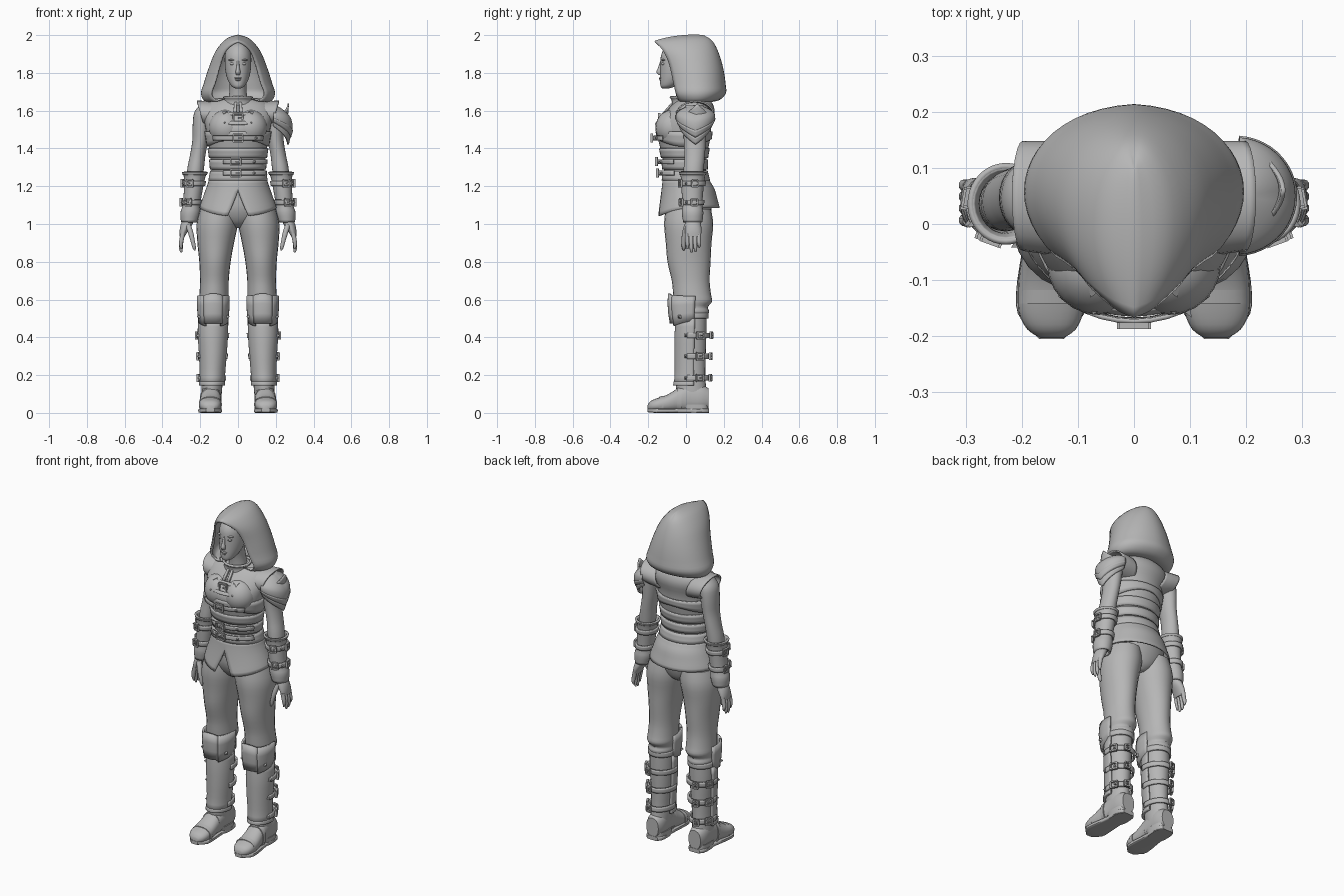
import bpy, bmesh, math
from mathutils import Vector, Matrix

MAT = bpy.data.materials.new("plain_grey")
MAT.diffuse_color = (0.47, 0.47, 0.47, 1)


def finish(name, bm, mirror=False, thick=0, merge=False, angle=40):
    bmesh.ops.remove_doubles(bm, verts=bm.verts, dist=1e-5)
    bmesh.ops.recalc_face_normals(bm, faces=bm.faces)
    me = bpy.data.meshes.new(name)
    bm.to_mesh(me)
    bm.free()
    me.materials.append(MAT)
    me.polygons.foreach_set("use_smooth", [True] * len(me.polygons))
    me.set_sharp_from_angle(angle=math.radians(angle))
    ob = bpy.data.objects.new(name, me)
    bpy.context.collection.objects.link(ob)
    if mirror:
        m = ob.modifiers.new("mirror", 'MIRROR')
        m.use_mirror_merge = merge
    if thick:
        s = ob.modifiers.new("solid", 'SOLIDIFY')
        s.thickness, s.offset = thick, 0
    return ob


def spline(rows, t):
    # smooth interpolation through rows, t in 0..1
    n = len(rows) - 1
    i = min(int(t * n), n - 1)
    f = t * n - i
    a, b, c, d = (rows[max(0, min(n, i + k))] for k in (-1, 0, 1, 2))
    return [q + .5 * f * (r - p + f * (2 * p - 5 * q + 4 * r - s + f * (3 * (q - r) + s - p)))
            for p, q, r, s in zip(a, b, c, d)]


def surface(name, f, nu, nv, wrap=False, caps=False, **kw):
    bm = bmesh.new()
    rows = [[bm.verts.new(f(i / nu, j / nv)) for i in range(nu if wrap else nu + 1)] for j in range(nv + 1)]
    for r0, r1 in zip(rows, rows[1:]):
        for i in range(nu):
            k = (i + 1) % len(r0)
            bm.faces.new((r0[i], r0[k], r1[k], r1[i]))
    if caps:
        bm.faces.new(rows[0])
        bm.faces.new(rows[-1])
    return finish(name, bm, **kw)


def ring_point(r, a, axis='Z', e=2, grow=0):
    s, c = math.sin(a), -math.cos(a)
    p = math.copysign(abs(s) ** (2 / e), s) * (r[3] + grow)
    q = math.copysign(abs(c) ** (2 / e), c) * (r[4] + grow)
    off = {'Z': (p, q, 0), 'Y': (p, 0, q), 'X': (0, p, q)}[axis]
    return Vector(r[:3]) + Vector(off)


# rings are (x, y, z, radius a, radius b)
def loft(name, rings, n=24, axis='Z', e=2, sub=3, caps=True, shape=None, **kw):
    def f(u, v):
        p = ring_point(spline(rings, v), u * math.tau, axis, e)
        return shape(p) if shape else p
    return surface(name, f, n, sub * (len(rings) - 1), wrap=True, caps=caps, **kw)


def at(rings, z):
    for a, b in zip(rings, rings[1:]):
        if a[2] >= z >= b[2]:
            t = (a[2] - z) / (a[2] - b[2])
            return [p + (q - p) * t for p, q in zip(a, b)]
    return rings[0] if z > rings[0][2] else rings[-1]


def hug(name, body, z0, z1, grow, a0=-180, a1=180, thick=.01, e=2, nv=3, edge=None, **kw):
    # band or plate that follows a body part; angle 0 is the front
    def f(u, v):
        a = math.radians(a0 + (a1 - a0) * u)
        z = z0 + (z1 - z0) * v + (edge(2 * u - 1, v) if edge else 0)
        return ring_point(at(body, z), a, e=e, grow=grow)
    return surface(name, f, max(8, int((a1 - a0) / 9)), nv, thick=thick, **kw)


def place(body, z, ang, grow):
    a = math.radians(ang)
    p = ring_point(at(body, z), a, grow=grow)
    x = Vector((math.cos(a), math.sin(a), 0))
    y = Vector((math.sin(a), -math.cos(a), 0))
    m = Matrix((x, Vector((0, 0, 1)), y)).transposed().to_4x4()
    return Matrix.Translation(p) @ m


def stud(name, body, z, ang, grow=.012, size=.018, mirror=True):
    bm = bmesh.new()
    m = place(body, z, ang, grow) @ Matrix.Rotation(math.pi / 4, 4, 'Z')
    bmesh.ops.create_cone(bm, segments=4, radius1=size, radius2=0, depth=.022, cap_ends=True, matrix=m)
    finish(name, bm, mirror=mirror, angle=20)


def buckle(name, body, z, ang, grow=.014, w=.022, h=.022, mirror=True):
    bm = bmesh.new()
    m = place(body, z, ang, grow)
    for x, y, sx, sy in ((-w, 0, .008, 2 * h), (w, 0, .008, 2 * h), (0, h, 2 * w, .008),
                         (0, -h, 2 * w, .008), (w / 2, 0, w, .007)):
        bmesh.ops.create_cube(bm, size=1, matrix=m @ Matrix.Translation((x, y, 0)) @ Matrix.Diagonal((sx, sy, .012, 1)))
    finish(name, bm, mirror=mirror)


def ball(name, c, r, mirror=False):
    bm = bmesh.new()
    bmesh.ops.create_uvsphere(bm, u_segments=24, v_segments=14, radius=1,
                              matrix=Matrix.Translation(c) @ Matrix.Diagonal((*r, 1)))
    finish(name, bm, mirror=mirror)


# --- Hood: layers of (front z, mid z, back z, front y, front x, side x, back y)
hood = [(1.965, 2.003, 1.99, -.165, 0, 0, .10), (1.95, 1.985, 1.96, -.15, .03, .07, .14),
        (1.91, 1.92, 1.9, -.115, .07, .127, .17), (1.84, 1.83, 1.82, -.085, .095, .167, .193),
        (1.75, 1.74, 1.74, -.065, .12, .197, .205), (1.69, 1.69, 1.69, -.05, .14, .209, .205),
        (1.655, 1.65, 1.655, -.035, .115, .19, .16), (1.665, 1.655, 1.665, -.05, .07, .14, .09)]


def hood_point(u, v):
    zf, zm, zb, yf, xf, xm, yb = spline(hood, v)
    w = ((1 - u) ** 3, 3 * u * (1 - u) ** 2, 3 * u * u * (1 - u), u ** 3)
    mix = lambda *p: sum(a * b for a, b in zip(w, p))
    return mix(xf, xm * 1.17, xm * .88, 0), mix(yf, yf * .6 + yb * .4, yb * .95, yb), mix(zf, zm, zm, zb)


surface("hood", hood_point, 18, 24, mirror=True, merge=True, thick=.01)

# --- Head and face
loft("head", [(0, -.02, 1.965, .02, .03), (0, -.03, 1.945, .05, .07), (0, -.04, 1.9, .068, .09),
              (0, -.045, 1.85, .07, .09), (0, -.053, 1.805, .066, .083), (0, -.068, 1.765, .055, .069),
              (0, -.095, 1.73, .035, .04), (0, -.107, 1.718, .014, .018)], n=32)
loft("nose", [(0, -.128, 1.865, .006, .008), (0, -.137, 1.83, .008, .01), (0, -.141, 1.805, .013, .016),
              (0, -.136, 1.79, .01, .01)], n=12)
ball("eye", (.028, -.117, 1.848), (.015, .014, .008), True)
ball("brow", (.03, -.119, 1.868), (.022, .012, .005), True)
ball("upper_lip", (0, -.134, 1.772), (.02, .01, .005))
ball("lower_lip", (0, -.131, 1.763), (.016, .011, .006))
ball("chin", (0, -.118, 1.735), (.018, .016, .013))
loft("neck", [(0, -.02, 1.77, .045, .055), (0, -.005, 1.7, .045, .05), (0, .01, 1.6, .06, .06)])
loft("collar", [(0, -.008, 1.675, .075, .075), (0, 0, 1.655, .07, .07), (0, .01, 1.62, .085, .08)],
     caps=False, thick=.012)

# --- Torso
torso = [(0, .035, 1.665, .075, .075), (0, .037, 1.64, .16, .102), (0, .022, 1.59, .188, .13),
         (0, -.01, 1.52, .174, .145), (0, -.01, 1.45, .162, .138), (0, -.008, 1.36, .147, .118),
         (0, -.005, 1.28, .14, .112), (0, .002, 1.2, .155, .125), (0, .01, 1.14, .165, .13)]
loft("tunic", torso, n=40)
ball("bust", (.063, -.07, 1.51), (.092, .092, .095), True)
wave = lambda u, v: .02 * math.cos(u * math.tau) * v
hug("jacket_hem", torso, 1.49, 1.43, .004, edge=wave)
for i, z in enumerate((1.375, 1.315, 1.255)):
    hug("corset_band_%d" % i, torso, z + .026, z - .026, .003)
for i, (z, a, b, k) in enumerate(((1.455, -45, 45, 0), (1.33, -28, 65, -4), (1.27, -28, 65, -4))):
    hug("front_belt_%d" % i, torso, z + .012, z - .012, .024, a, b, thick=.008)
    buckle("belt_buckle_%d" % i, torso, z, k, .033, .026, .02, mirror=False)
    stud("belt_stud_%d" % i, torso, z, 30, .032, .012, mirror=False)
for z in (1.583, 1.535):
    hug("chest_tab", torso, z + .008, z - .008, .012, -17, 17, thick=.006)
    stud("chest_stud", torso, z, 21, .018, .02)
buckle("chest_clasp", torso, 1.56, 0, .014, .024, .024, mirror=False)
hug("neck_placket", torso, 1.655, 1.59, .008, 2, 7, mirror=True)

# flared sleeve caps
loft("sleeve_cap", [(.11, .042, 1.575, .098, .07), (.16, .047, 1.58, .097, .068), (.203, .05, 1.585, .094, .064)],
     axis='X', caps=False, thick=.008, mirror=True,
     shape=lambda p: Vector((p.x + .3 * (p.z - 1.6), p.y, p.z)))


# --- Skirt with a front slit
def skirt_point(u, v):
    r = spline([(.15, .12, 0), (.166, .137, .01), (.184, .149, .012), (.2, .161, .013)], v)
    gap = .28 * max(0, v - .3) / .7
    a = gap + u * (math.pi - gap)
    low = 1.085 - .045 * max(0, math.cos(a)) ** 1.5
    return r[0] * math.sin(a), r[2] - r[1] * math.cos(a), 1.235 + (low - 1.235) * v


surface("skirt", skirt_point, 24, 9, mirror=True, merge=True, thick=.008)

# --- Trousers
loft("hips", [(0, .01, 1.2, .15, .12), (0, .012, 1.1, .18, .125), (0, .015, 1.04, .15, .11),
              (0, .02, 1.0, .09, .085), (0, .025, .978, .03, .05)], n=32)
loft("trouser_leg", [(.1, .012, 1.08, .1, .12), (.11, .014, 1.0, .109, .13), (.118, .014, .9, .097, .121),
                     (.122, .016, .8, .083, .114), (.125, .025, .7, .076, .1), (.127, .032, .63, .077, .1),
                     (.128, .038, .59, .078, .1), (.129, .036, .56, .071, .08), (.13, .037, .535, .074, .086),
                     (.13, .035, .5, .062, .07)], mirror=True)

# --- Boots
boot = [(.131, .035, .53, .067, .074), (.133, .03, .42, .068, .078), (.133, .028, .3, .06, .076),
        (.136, .028, .2, .054, .074), (.138, .026, .14, .055, .08), (.14, .04, .06, .05, .075)]
loft("boot_shaft", boot, mirror=True)
hug("boot_top", boot, .53, .5, .005, mirror=True)
hug("shin_plate", boot, .5, .145, .007, -100, 100, thick=.012, nv=8, mirror=True)
hug("shin_cuff", boot, .165, .145, .01, -100, 100, mirror=True)
knee = [(.131, .02, .635, .08, .106), (.131, .015, .56, .081, .105), (.131, .015, .46, .072, .09)]
for i, (a, b, g) in enumerate(((-105, -32, 0), (-34, 34, .003), (32, 105, 0))):
    hug("knee_plate_%d" % i, knee, .62, .475, g, a, b, thick=.012, mirror=True, e=2.2,
        edge=lambda u, v, k=i: (.012 * (1 - v) * (1 - u * u) if k == 1 else .015 * v * u * (k - 1)))
for a in (62, -62):
    stud("knee_stud", knee, .51, a, .012)
for i, z in enumerate((.41, .3, .185)):
    hug("boot_strap_%d" % i, boot, z + .014, z - .014, .014, 75, 285, mirror=True)
    stud("shin_stud_%d" % i, boot, z, 72, .018, .017)
    buckle("boot_buckle_%d" % i, boot, z, 118, .022, .02, .018)
    buckle("boot_rear_buckle_%d" % i, boot, z, 165, .03, .014, .016)
foot = [(.14, .12, .075, .04, .055), (.14, .08, .08, .052, .072), (.141, .02, .085, .053, .08),
        (.144, -.04, .07, .054, .062), (.147, -.1, .05, .059, .046), (.148, -.155, .042, .058, .035),
        (.147, -.188, .036, .043, .026), (.146, -.203, .03, .02, .012)]
loft("foot", foot, axis='Y', e=2.3, mirror=True, shape=lambda p: Vector((p.x, p.y, max(p.z, .012))))
loft("sole", [(.14, .122, .012, .035, .012), (.14, .09, .012, .054, .012), (.142, 0, .012, .05, .012),
              (.147, -.1, .012, .061, .012), (.148, -.16, .012, .059, .012), (.147, -.205, .014, .022, .01)],
     axis='Y', e=5, mirror=True)
loft("heel", [(.14, .045, .045, .053, .073), (.14, .054, .0, .051, .066)], e=3, mirror=True)
for y0, r in ((-.13, (.044, .061, .041)), (-.035, (.07, .056, .063))):
    loft("foot_strap", [(.146, y0 - .012, r[0], r[1], r[2]), (.146, y0 + .012, r[0], r[1], r[2] + .006)],
         axis='Y', e=2.3, mirror=True, shape=lambda p: Vector((p.x, p.y, max(p.z, .005))))

# --- Arms and bracers
loft("arm", [(.165, .045, 1.63, .035, .045), (.182, .046, 1.59, .05, .064), (.193, .047, 1.52, .047, .064),
             (.2, .047, 1.44, .042, .058), (.214, .046, 1.36, .041, .054), (.226, .04, 1.28, .044, .053),
             (.24, .035, 1.15, .036, .046), (.254, .035, 1.02, .026, .036)], mirror=True)
bracer = [(.228, .036, 1.275, .062, .066), (.23, .036, 1.245, .051, .058), (.238, .034, 1.17, .044, .052),
          (.246, .034, 1.1, .041, .048), (.252, .035, 1.06, .048, .052), (.258, .036, 1.01, .039, .046)]
loft("bracer", bracer, caps=False, thick=.01, mirror=True)
hug("bracer_rim", bracer, 1.28, 1.262, .002, mirror=True)
for z in (1.215, 1.115):
    hug("bracer_strap", bracer, z + .013, z - .013, .009, mirror=True)
    for a in (100, 20):
        buckle("bracer_buckle", bracer, z, a, .015, .016, .018)
    stud("bracer_stud", bracer, z, 60, .016, .013)

# --- Hands
loft("palm", [(.257, .036, 1.035, .027, .034), (.271, .037, 1.0, .031, .042), (.286, .038, .965, .023, .044),
              (.295, .038, .935, .014, .041)], mirror=True)
for i, (y, tip) in enumerate(((.006, .868), (.027, .848), (.048, .852), (.068, .873))):
    loft("finger_%d" % i, [(.292, y, .95, .013, .012), (.3, y, .91, .012, .011),
                           (.302, y + .002, tip + .02, .01, .0095), (.3, y + .002, tip, .004, .004)],
         n=10, mirror=True)
loft("thumb", [(.265, .01, 1.0, .015, .018), (.251, -.005, .955, .015, .015), (.24, -.012, .91, .012, .012),
               (.232, -.012, .875, .01, .01), (.229, -.012, .86, .003, .003)], n=10, mirror=True)


# --- Shoulder guard on one side: domed plate with a pointed double rim
def guard(v0, v1, grow):
    def f(u, v):
        s, t = 2 * u - 1, v0 + (v1 - v0) * v
        a = s * 1.5
        w = math.sin(min(1, .1 + 1.7 * t) * math.pi / 2) * (1 - .55 * max(0, t - .65))
        return (.18 + (.103 + grow) * math.cos(a) * w, .05 + (.1 + grow) * math.sin(a) * w,
                1.625 + grow - t ** 1.15 * (.205 - .1 * abs(s)))
    return f


for i, (a, b, g) in enumerate(((0, .85, 0), (.7, .86, .006), (.84, 1, .001))):
    surface("shoulder_plate_%d" % i, guard(a, b, g), 22, 12 if i == 0 else 3, thick=.01)
# upright pointed ridge on the guard
surface("shoulder_ridge", lambda u, v: (.215 + .045 * math.sin(u * math.pi) + .006 * v, -.01 + .14 * u,
                                        1.56 + v * (.01 + .067 * (1 - abs(2 * u - 1)))), 14, 4, thick=.008)
